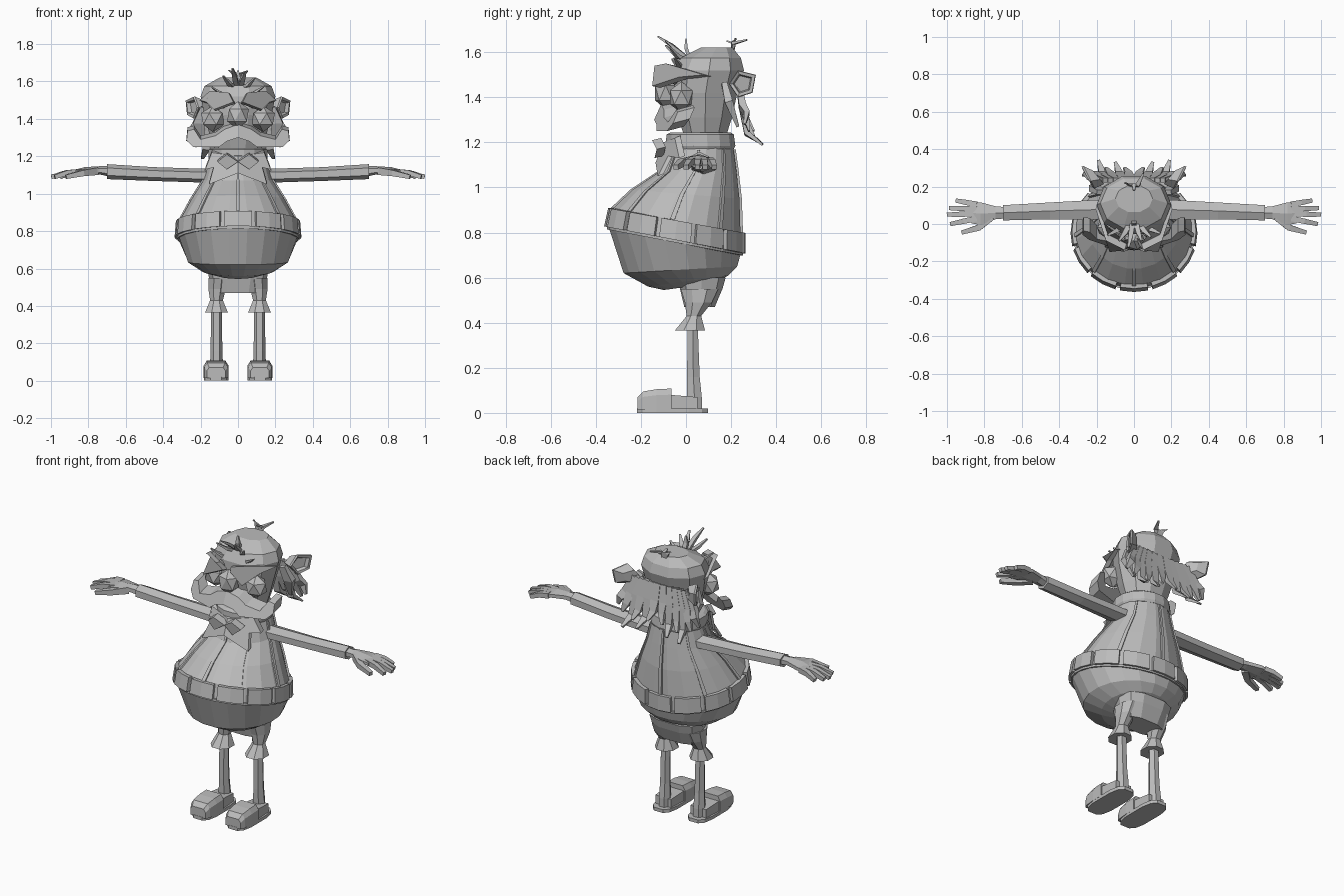
import bpy, bmesh, math
from mathutils import Vector, Matrix

grey = bpy.data.materials.new("plain_grey")
grey.diffuse_color = (0.5, 0.5, 0.5, 1)


def part(name, bm, mirror=False):
    bmesh.ops.recalc_face_normals(bm, faces=bm.faces)
    me = bpy.data.meshes.new(name)
    bm.to_mesh(me)
    bm.free()
    me.materials.append(grey)
    ob = bpy.data.objects.new(name, me)
    bpy.context.collection.objects.link(ob)
    if mirror:
        ob.modifiers.new("mirror", 'MIRROR').use_mirror_merge = False
    return ob


def loft(bm, rings):
    vs = [[bm.verts.new(p) for p in r] for r in rings]
    n = len(vs[0])
    for a, b in zip(vs, vs[1:]):
        for i in range(n):
            bm.faces.new((a[i], a[(i + 1) % n], b[(i + 1) % n], b[i]))
    bm.faces.new(vs[0])
    bm.faces.new(vs[-1])


def oval(x, yf, yb, hw, z, n, power=1.0):
    """Level ring between a front and a back y; power < 1 makes it boxier."""
    out = []
    for i in range(n):
        a = 2 * math.pi * (i + 0.5) / n
        s, c = math.sin(a), math.cos(a)
        s, c = [math.copysign(abs(v) ** power, v) for v in (s, c)]
        out.append((x + hw * s, (yf + yb) / 2 - (yb - yf) / 2 * c, z))
    return out


def strand(bm, path, sizes, flat=1.0):
    """Four-sided tapering rod along a path."""
    pts = [Vector(p) for p in path]
    rings = []
    for i, p in enumerate(pts):
        d = (pts[min(i + 1, len(pts) - 1)] - pts[max(i - 1, 0)]).normalized()
        u = d.cross(Vector((0, 0, 1)) if abs(d.z) < 0.8 else Vector((0, 1, 0))).normalized()
        v = d.cross(u) * flat
        rings.append([p + (u * a + v * b) * sizes[i] for a, b in ((1, 1), (-1, 1), (-1, -1), (1, -1))])
    loft(bm, rings)


def slab(bm, pts, push):
    loft(bm, [pts, [Vector(p) + Vector(push) for p in pts]])


def blob(bm, c, size, sub=1):
    m = Matrix.Translation(c) @ Matrix.Diagonal((*size, 1))
    bmesh.ops.create_icosphere(bm, subdivisions=sub, radius=1, matrix=m)


# Barrel body: front y, front z, back y, back z, half width
BODY = [(-0.10, 0.545, 0.12, 0.575, 0.10), (-0.17, 0.56, 0.19, 0.61, 0.19),
        (-0.28, 0.62, 0.23, 0.65, 0.27), (-0.345, 0.82, 0.245, 0.70, 0.32),
        (-0.325, 0.91, 0.245, 0.80, 0.312), (-0.24, 0.99, 0.24, 0.95, 0.25),
        (-0.12, 1.07, 0.225, 1.08, 0.185), (-0.07, 1.19, 0.21, 1.19, 0.15)]


def body_point(a, s, off=0.0):
    i = min(int(s), len(BODY) - 2)
    t = s - i
    yf, zf, yb, zb, hw = [p + (q - p) * t for p, q in zip(BODY[i], BODY[i + 1])]
    c = math.cos(a)
    return Vector(((hw + off) * math.sin(a), (yf + yb) / 2 - ((yb - yf) / 2 + off) * c,
                   (zf + zb) / 2 + (zf - zb) / 2 * c))


bm = bmesh.new()
loft(bm, [[body_point(math.tau * (i + 0.5) / 20, s) for i in range(20)] for s in range(8)])
part("body", bm)


def body_strip(bm, a0, a1, levels, off, n=1):
    """Raised plate that follows the body surface."""
    rings = []
    for s in levels:
        ang = [a0 + (a1 - a0) * i / n for i in range(n + 1)]
        rings.append([body_point(a, s, off) for a in ang] +
                     [body_point(a, s, -0.012) for a in reversed(ang)])
    loft(bm, rings)


# Belt panels with raised lower rim, and vertical seams
bm = bmesh.new()
for k in range(12):
    a = math.tau * k / 12
    body_strip(bm, a - 0.225, a + 0.225, (3.08, 3.98), 0.02, 2)
part("belt_panels", bm)
bm = bmesh.new()
loft(bm, [[body_point(math.tau * i / 24, s, o) for i in range(24)]
          for s, o in ((2.97, 0), (2.97, 0.008), (3.1, 0.008), (3.1, 0))])
part("belt_rim", bm)
bm = bmesh.new()
for a in (0, 0.75, 1.5, 2.3, math.pi, -2.3, -1.5, -0.75):
    body_strip(bm, a - 0.035, a + 0.035, (4, 5, 6, 6.8), 0.008)
part("body_seams", bm)

# Neck band
bm = bmesh.new()
loft(bm, [oval(0, -0.085, 0.215, 0.155, 1.17, 16), oval(0, -0.092, 0.222, 0.162, 1.185, 16),
          oval(0, -0.09, 0.215, 0.16, 1.235, 16), oval(0, -0.07, 0.20, 0.145, 1.245, 16)])
part("neck_band", bm)

# Pointed collar flaps
bm = bmesh.new()
slab(bm, [(0, -0.10, 1.20), (0, -0.135, 1.11), (0.155, -0.125, 1.05), (0.13, -0.08, 1.14),
          (0.175, -0.03, 1.13), (0.14, -0.05, 1.22)], (0, 0.025, 0.01))
slab(bm, [(0.0, -0.13, 1.17), (0.06, -0.15, 1.21), (0.11, -0.13, 1.17), (0.06, -0.14, 1.13)], (0, 0.04, 0.01))
part("collar_flaps", bm, True)

# Arms
bm = bmesh.new()


def arm_ring(x, y, z, w, h):
    return [(x, y + w * math.cos(math.tau * (i + 0.5) / 6), z + h * math.sin(math.tau * (i + 0.5) / 6)) for i in range(6)]


loft(bm, [arm_ring(0.10, 0.08, 1.095, 0.06, 0.04), arm_ring(0.2, 0.077, 1.097, 0.06, 0.037),
          arm_ring(0.45, 0.07, 1.105, 0.052, 0.037), arm_ring(0.7, 0.06, 1.118, 0.047, 0.04)])
part("arms", bm, True)

# Hands
bm = bmesh.new()
loft(bm, [arm_ring(0.69, 0.06, 1.12, 0.035, 0.028), arm_ring(0.74, 0.06, 1.125, 0.04, 0.022),
          arm_ring(0.82, 0.055, 1.122, 0.07, 0.02), arm_ring(0.87, 0.06, 1.115, 0.065, 0.014)])
for y0, x1, y1 in ((0.105, 0.95, 0.125), (0.08, 0.985, 0.085), (0.055, 0.998, 0.05), (0.03, 0.98, 0.0)):
    strand(bm, [(0.84, y0, 1.118), ((0.84 + x1) / 2, (y0 + y1) / 2, 1.112), (x1, y1, 1.09)], (0.015, 0.014, 0.011))
strand(bm, [(0.76, 0.04, 1.12), (0.83, -0.02, 1.11), (0.92, -0.045, 1.09)], (0.02, 0.016, 0.011))
part("hands", bm, True)

# Shorts and flared cuffs
bm = bmesh.new()
loft(bm, [oval(0, -0.04, 0.18, 0.165, 0.60, 10, 0.7), oval(0, -0.03, 0.165, 0.155, 0.55, 10, 0.7),
          oval(0, -0.01, 0.13, 0.13, 0.47, 10, 0.7)])
part("shorts", bm)
bm = bmesh.new()
loft(bm, [oval(0.107, -0.03, 0.15, 0.055, 0.55, 8), oval(0.112, -0.01, 0.12, 0.05, 0.49, 8),
          oval(0.115, 0, 0.07, 0.037, 0.43, 8), oval(0.115, -0.055, 0.09, 0.066, 0.365, 8)])
part("short_legs", bm, True)

# Shins
bm = bmesh.new()
loft(bm, [oval(0.115, 0.005, 0.055, 0.03, 0.40, 6), oval(0.115, 0.0, 0.065, 0.031, 0.16, 6),
          oval(0.115, 0.0, 0.075, 0.036, 0.07, 6), oval(0.115, 0, 0.075, 0.036, 0.02, 6)])
part("shins", bm, True)

# Shoes: sole, toe box, heel strap
bm = bmesh.new()
loft(bm, [oval(0.117, -0.22, 0.10, 0.067, z, 12, 0.6) for z in (0, 0.02)])
loft(bm, [[(0.117 + s * w, y, z) for s, z in ((-1, 0.015), (-1, h * 0.75), (-0.75, h), (0.75, h), (1, h * 0.75), (1, 0.015))]
          for y, w, h in ((-0.215, 0.05, 0.07), (-0.19, 0.062, 0.095), (-0.13, 0.067, 0.105), (-0.065, 0.066, 0.108))])
loft(bm, [[(0.117 + s * w, y, z) for s, z in ((-1, 0.015), (-1, h), (1, h), (1, 0.015))]
          for y, w, h in ((-0.07, 0.058, 0.08), (0.05, 0.052, 0.07))])
part("shoes", bm, True)

# Head
bm = bmesh.new()
loft(bm, [oval(0, -0.01, 0.18, 0.12, 1.22, 10), oval(0, -0.04, 0.21, 0.15, 1.31, 10),
          oval(0, -0.06, 0.235, 0.18, 1.42, 10), oval(0, -0.06, 0.265, 0.20, 1.52, 10),
          oval(0, -0.03, 0.25, 0.18, 1.575, 10), oval(0, 0.06, 0.21, 0.10, 1.62, 10)])
part("head", bm)

# Nose, cheeks and eyes
bm = bmesh.new()
blob(bm, (0, -0.09, 1.42), (0.065, 0.055, 0.075))
part("nose", bm)
bm = bmesh.new()
blob(bm, (0.135, -0.02, 1.40), (0.07, 0.06, 0.07))
part("cheeks", bm, True)
bm = bmesh.new()
blob(bm, (0.08, -0.05, 1.485), (0.035, 0.025, 0.03))
part("eyes", bm, True)

# Moustache
bm = bmesh.new()
out = ((0, 1.37), (0.07, 1.345), (0.12, 1.31), (0.2, 1.29), (0.235, 1.345), (0.27, 1.335), (0.275, 1.285),
       (0.24, 1.25), (0.1, 1.25), (0.06, 1.28), (0, 1.30))
slab(bm, [(x, -0.155 + (z - 1.27) * 0.45 + x * 0.33, z) for x, z in out], (0, 0.075, 0.02))
part("moustache", bm, True)

# Eyebrows
bm = bmesh.new()
slab(bm, [(0.025, -0.11, 1.49), (0.05, -0.14, 1.54), (0.15, -0.09, 1.55), (0.205, 0.08, 1.50),
          (0.17, -0.03, 1.49), (0.13, -0.15, 1.45)], (-0.01, 0.035, -0.008))
part("eyebrows", bm, True)

# Ears: pentagon cups with a sunken middle
bm = bmesh.new()
shape = [(0.19, 1.46), (0.23, 1.52), (0.31, 1.50), (0.295, 1.42), (0.23, 1.40)]


def ear_ring(x, k):
    return [(x + (y - 0.25) * 0.5, 0.25 + (y - 0.25) * k, 1.46 + (z - 1.46) * k) for y, z in shape]


loft(bm, [ear_ring(0.19, 0.6), ear_ring(0.24, 1), ear_ring(0.25, 0.95), ear_ring(0.245, 0.7), ear_ring(0.225, 0.6)])
part("ears", bm, True)

# Hair fringe hanging at the back and sides
bm = bmesh.new()
for i, (x, y, low) in enumerate(((0.03, 0.30, 1.25), (0.08, 0.33, 1.20), (0.13, 0.30, 1.23), (0.17, 0.34, 1.19),
                                 (0.21, 0.28, 1.25), (0.25, 0.26, 1.28))):
    strand(bm, [(x * 0.7, 0.235, 1.46), (x * 0.9, 0.25, 1.36), (x, 0.27, low + 0.05), (x + 0.02, y, low)],
           (0.02, 0.026, 0.02, 0.008), 0.6)
strand(bm, [(0.18, 0.17, 1.46), (0.21, 0.19, 1.38), (0.19, 0.23, 1.27)], (0.02, 0.03, 0.01), 0.6)
part("back_hair", bm, True)

# Loose tufts on the brow and crown
bm = bmesh.new()
for x, y, z in ((-0.08, -0.09, 1.63), (-0.03, -0.125, 1.67), (0.0, 0.0, 1.66), (0.04, -0.09, 1.65),
                (0.09, -0.07, 1.62), (0.14, -0.05, 1.575), (-0.14, -0.06, 1.57)):
    strand(bm, [(x * 0.2, 0.02, 1.56), (x * 0.6, y * 0.5, z - 0.04), (x, y, z)], (0.014, 0.013, 0.005), 0.6)
for x, y, z in ((0.05, 0.27, 1.655), (-0.05, 0.22, 1.66), (0, 0.18, 1.65)):
    strand(bm, [(0, 0.205, 1.59), (x * 0.4, 0.21, 1.64), (x, y, z)], (0.01, 0.012, 0.005), 0.6)
part("tufts", bm)
